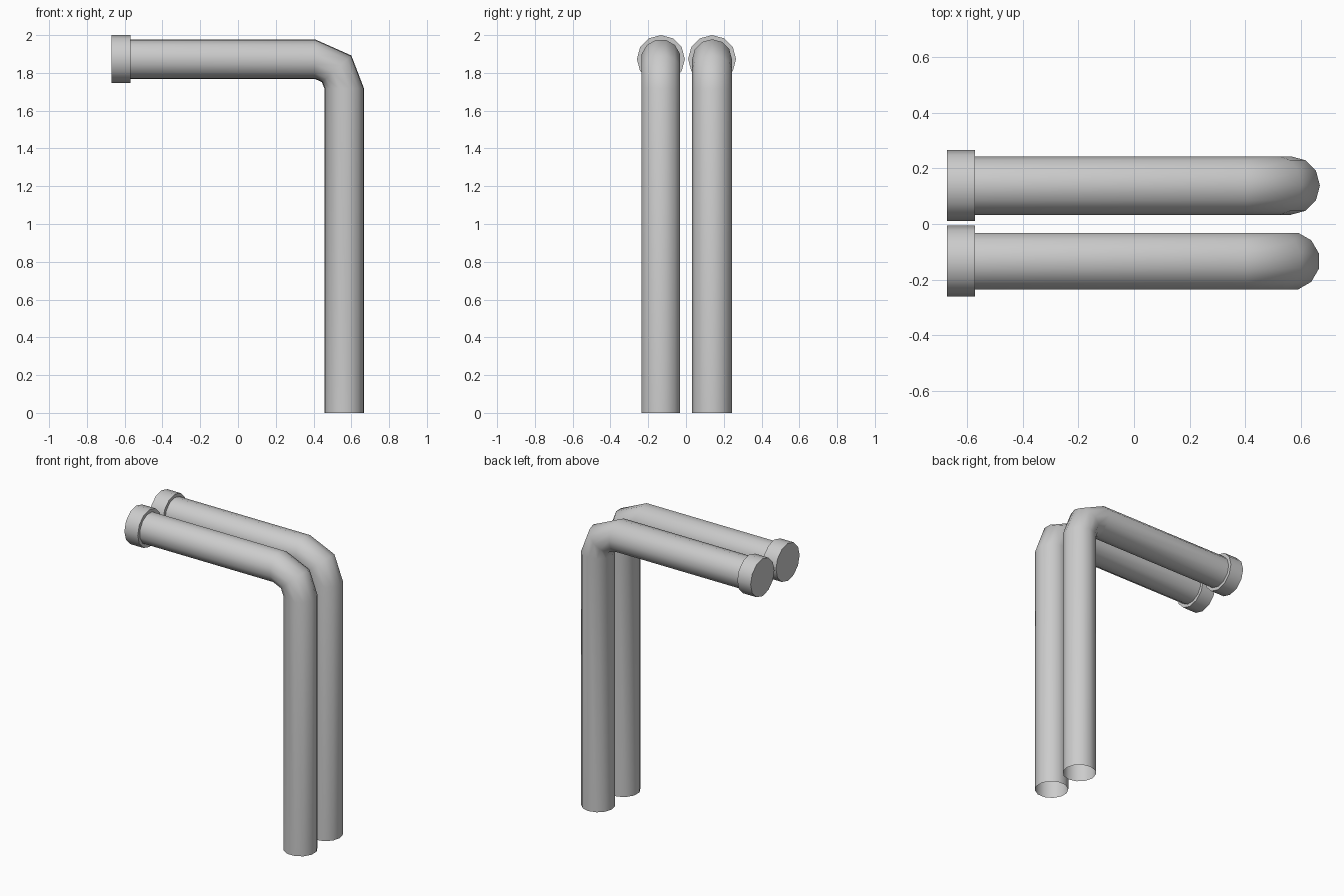
import bpy, bmesh, math
from mathutils import Vector

cube = bpy.data.objects.get("Cube")
if cube:
    bpy.data.objects.remove(cube)

SIDES = 12
PIPE_R, CAP_R = 0.105, 0.127
AXIS_Z = 1.873            # height of the horizontal run
LEG_X = 0.562             # position of the vertical leg
BEND_R = 0.155
CAP_OUTER, CAP_INNER = -0.67, -0.57

grey = bpy.data.materials.new("light grey")
grey.use_nodes = True
colour = (0.6, 0.6, 0.6, 1)
grey.diffuse_color = colour
grey.node_tree.nodes["Principled BSDF"].inputs["Base Color"].default_value = colour


def add_ring(bm, centre, angle, radius, turn):
    """Ring of vertices; angle 90 is a vertical cut, 0 a horizontal one."""
    out = Vector((math.cos(angle), 0, math.sin(angle)))
    side = Vector((0, 1, 0))
    verts = []
    for i in range(SIDES):
        a = 2 * math.pi * i / SIDES + turn
        verts.append(bm.verts.new(centre + radius * (out * math.cos(a) + side * math.sin(a))))
    return verts


def loft(name, rings, turn, smooth_angle, end_cap=False):
    """Skin a row of (centre, angle, radius) rings."""
    bm = bmesh.new()
    loops = [add_ring(bm, c, a, r, turn) for c, a, r in rings]
    for one, two in zip(loops, loops[1:]):
        for i in range(SIDES):
            j = (i + 1) % SIDES
            bm.faces.new((one[i], one[j], two[j], two[i]))
    if end_cap:
        bm.faces.new(loops[0])
    bmesh.ops.recalc_face_normals(bm, faces=bm.faces)
    mesh = bpy.data.meshes.new(name)
    bm.to_mesh(mesh)
    bm.free()
    mesh.materials.append(grey)
    obj = bpy.data.objects.new(name, mesh)
    bpy.context.collection.objects.link(obj)
    bpy.ops.object.select_all(action="DESELECT")
    obj.select_set(True)
    bpy.context.view_layer.objects.active = obj
    bpy.ops.object.shade_smooth_by_angle(angle=math.radians(smooth_angle))


def build_pipe(label, y, turn):
    # Bent tube, open at the foot
    up = math.pi / 2
    pivot = Vector((LEG_X - BEND_R, y, AXIS_Z - BEND_R))
    rings = [(Vector((CAP_INNER, y, AXIS_Z)), up, PIPE_R)]
    for angle in (up, math.radians(42), 0):
        arm = Vector((math.cos(angle), 0, math.sin(angle)))
        rings.append((pivot + BEND_R * arm, angle, PIPE_R))
    rings.append((Vector((LEG_X, y, 0)), 0, PIPE_R))
    loft(label + "_pipe", rings, turn, 60)

    # Wider collar closing the end of the horizontal run
    end, inner = (Vector((x, y, AXIS_Z)) for x in (CAP_OUTER, CAP_INNER))
    loft(label + "_end_cap",
         [(end, up, CAP_R), (inner, up, CAP_R), (inner, up, PIPE_R * 0.95)],
         0, 40, end_cap=True)


build_pipe("back", 0.138, 0)
build_pipe("front", -0.133, math.pi / SIDES)
